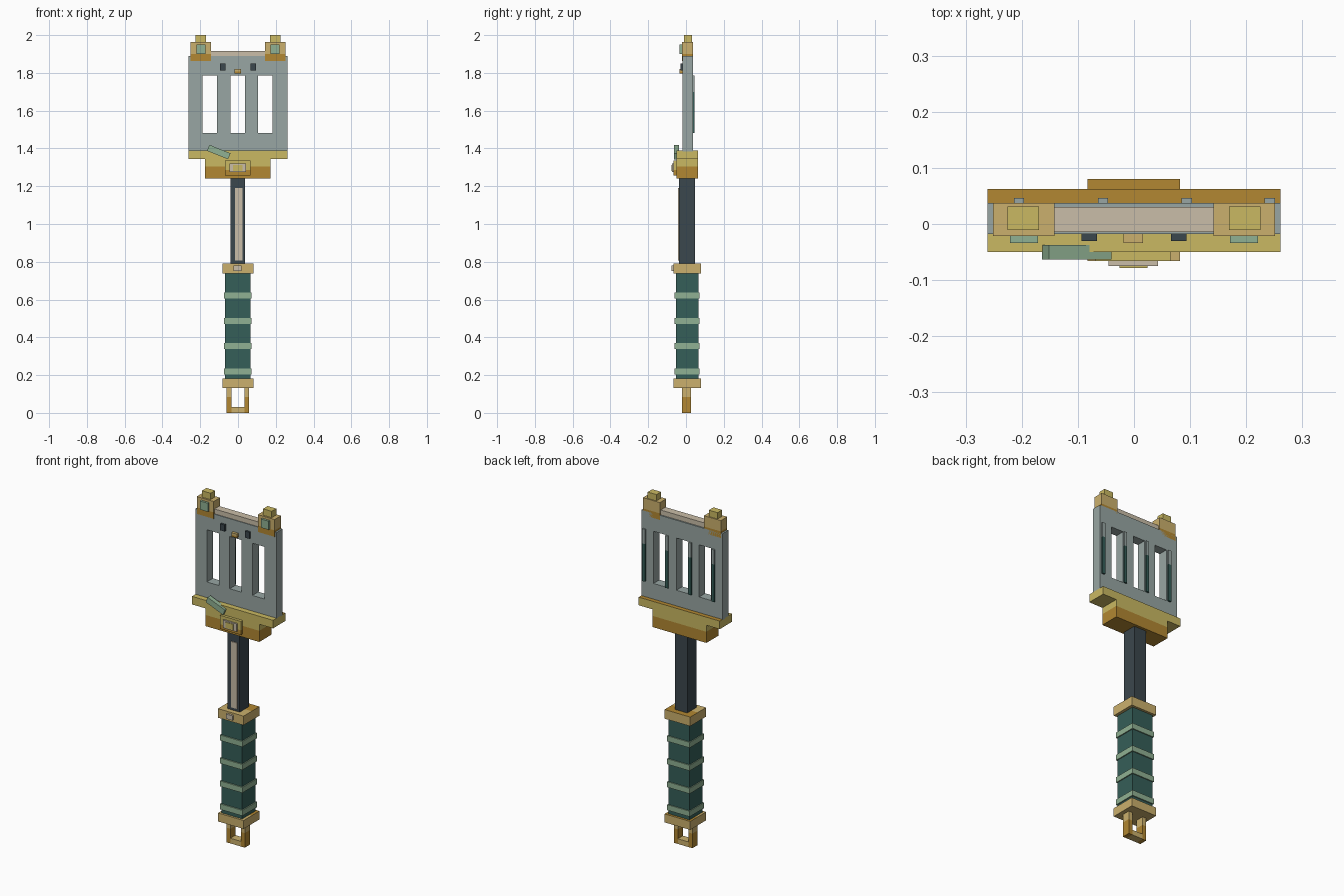
import bpy, bmesh, math
from mathutils import Matrix, Vector

if "Cube" in bpy.data.objects:
    bpy.data.objects.remove(bpy.data.objects["Cube"], do_unlink=True)


def material(name, hex_colour):
    def linear(c):
        return c / 12.92 if c <= 0.04045 else ((c + 0.055) / 1.055) ** 2.4
    rgb = [linear(int(hex_colour[i:i + 2], 16) / 255) for i in (0, 2, 4)]
    m = bpy.data.materials.new(name)
    m.use_nodes = True
    m.diffuse_color = (*rgb, 1)
    bsdf = next(n for n in m.node_tree.nodes if n.type == 'BSDF_PRINCIPLED')
    bsdf.inputs["Base Color"].default_value = (*rgb, 1)
    return m


GREY = material("plate grey", "98A6A3")
YELLOW = material("yellow brass", "CAB962")
TAN = material("tan brass", "CBB06D")
ORANGE = material("orange brass", "B28732")
BEIGE = material("beige", "CABEA8")
DARK = material("dark steel", "3B474D")
DEEP = material("deep green", "355E58")
PALE = material("pale green", "90B193")


def finish(name, bm, mats, rule=None):
    """Turn a bmesh into an object; rule(centre, normal) gives a material index."""
    bmesh.ops.recalc_face_normals(bm, faces=bm.faces)
    for f in bm.faces:
        f.material_index = rule(f.calc_center_median(), f.normal) if rule else 0
    me = bpy.data.meshes.new(name)
    bm.to_mesh(me)
    bm.free()
    for m in mats:
        me.materials.append(m)
    ob = bpy.data.objects.new(name, me)
    bpy.context.collection.objects.link(ob)
    return ob


def box(name, x, y, z, mats, cut=None, rule=None):
    """Box from (min, max) ranges; cut = (axis, value) adds a colour boundary."""
    bm = bmesh.new()
    lo, hi = Vector((x[0], y[0], z[0])), Vector((x[1], y[1], z[1]))
    bmesh.ops.create_cube(bm, size=1, matrix=Matrix.Translation((lo + hi) / 2)
                          @ Matrix.Diagonal((*(hi - lo), 1)))
    if cut:
        axis, value = cut
        normal = Vector([float(i == axis) for i in range(3)])
        bmesh.ops.bisect_plane(bm, geom=bm.verts[:] + bm.edges[:] + bm.faces[:],
                               plane_co=normal * value, plane_no=normal)
    return finish(name, bm, mats, rule)


def two_tone(name, x, y, z, split, upper, lower):
    """Box whose colour changes at height split."""
    return box(name, x, y, z, [upper, lower], (2, split),
               lambda c, n: int(c.z < split))


def back_top(c, n):
    """Top face is darker on its rear half."""
    return int(n.z > 0.5 and c.y > 0.01)


def panel(name, xs, zs, holes, y, mats, rule=None):
    """Slab on a grid of cells, leaving out the (column, row) holes."""
    bm = bmesh.new()
    for i in range(len(xs) - 1):
        for j in range(len(zs) - 1):
            if (i, j) not in holes:
                bm.faces.new([bm.verts.new((xs[a], y[0], zs[b])) for a, b in
                              ((i, j), (i + 1, j), (i + 1, j + 1), (i, j + 1))])
    bmesh.ops.remove_doubles(bm, verts=bm.verts, dist=1e-5)
    ext = bmesh.ops.extrude_face_region(bm, geom=bm.faces[:], use_keep_orig=True)
    moved = [v for v in ext["geom"] if isinstance(v, bmesh.types.BMVert)]
    bmesh.ops.translate(bm, verts=moved, vec=(0, y[1] - y[0], 0))
    return finish(name, bm, mats, rule)


# Slotted blade and its top strip
panel("blade", [-0.261, -0.188, -0.111, -0.041, 0.036, 0.105, 0.183, 0.261],
      [1.385, 1.481, 1.785, 1.889], {(1, 1), (3, 1), (5, 1)}, (-0.018, 0.0375), [GREY])
box("blade_top_strip", (-0.15, 0.15), (-0.014, 0.03), (1.885, 1.917), [BEIGE])

# Thin ribs on the back of the blade
for i, x in enumerate((-0.205, -0.055, 0.094, 0.242)):
    two_tone(f"back_rib_{i + 1}", (x - 0.009, x + 0.009), (0.035, 0.046),
             (1.481, 1.785), 1.70, GREY, DEEP)

# Corner caps with knobs and inlays, and the small studs
for side, s in (("right", -1), ("left", 1)):
    def span(a, b):
        return tuple(sorted((s * a, s * b)))
    two_tone(f"{side}_cap", span(0.142, 0.251), (-0.021, 0.0375), (1.862, 1.963),
             1.90, TAN, ORANGE)
    box(f"{side}_cap_knob", span(0.169, 0.225), (-0.011, 0.031), (1.96, 2.0), [YELLOW])
    box(f"{side}_cap_inlay", span(0.171, 0.221), (-0.034, -0.02), (1.90, 1.95), [PALE])
    box(f"{side}_stud", span(0.066, 0.094), (-0.03, -0.016), (1.812, 1.85), [DARK])
two_tone("centre_stud", (-0.019, 0.016), (-0.034, -0.016), (1.797, 1.82), 1.807,
         TAN, ORANGE)

# Stepped guard
box("guard", (-0.261, 0.261), (-0.05, 0.0625), (1.343, 1.39), [YELLOW, ORANGE],
    (1, 0.01), back_top)
two_tone("guard_base", (-0.175, 0.172), (-0.05, 0.0625), (1.24, 1.344), 1.305,
         YELLOW, ORANGE)

# Badge on the guard
two_tone("badge_plate", (-0.069, 0.065), (-0.066, -0.045), (1.258, 1.337), 1.285,
         YELLOW, ORANGE)
box("badge_frame", (-0.045, 0.043), (-0.075, -0.06), (1.274, 1.32), [BEIGE])
box("badge_centre", (-0.026, 0.024), (-0.078, -0.07), (1.28, 1.313), [YELLOW])

# Tilted clip
clip = box("clip", (-0.06, 0.06), (-0.0635, -0.037), (-0.017, 0.017), [PALE])
clip.location = (-0.102, 0, 1.381)
clip.rotation_euler = (0, math.radians(22), 0)

# Shaft with inlaid strip
box("shaft", (-0.041, 0.037), (-0.037, 0.047), (0.78, 1.245), [DARK])
box("shaft_strip", (-0.016, 0.024), (-0.042, -0.03), (0.806, 1.19), [BEIGE])

# Grip with wrapped rings
box("grip", (-0.069, 0.065), (-0.054, 0.066), (0.17, 0.74), [DEEP])
for i in range(4):
    z = 0.22 + i * 0.1337
    box(f"grip_ring_{i + 1}", (-0.074, 0.071), (-0.061, 0.072),
        (z - 0.016, z + 0.016), [PALE])

# Collars at both ends of the grip
for name, z in (("upper_collar", (0.737, 0.79)), ("lower_collar", (0.133, 0.182))):
    box(name, (-0.083, 0.082), (-0.066, 0.08), z, [TAN, ORANGE], (1, 0.01), back_top)
box("collar_stud", (-0.023, 0.018), (-0.078, -0.06), (0.752, 0.779), [BEIGE])

# Hanging loop: posts darker towards the bottom, pale cross bar
panel("hanging_loop", [-0.06, -0.035, 0.034, 0.058], [0, 0.03, 0.085, 0.14],
      {(1, 1), (1, 2)}, (-0.02, 0.027), [TAN, ORANGE],
      lambda c, n: int(c.z < 0.085 and abs(c.x) > 0.03))
